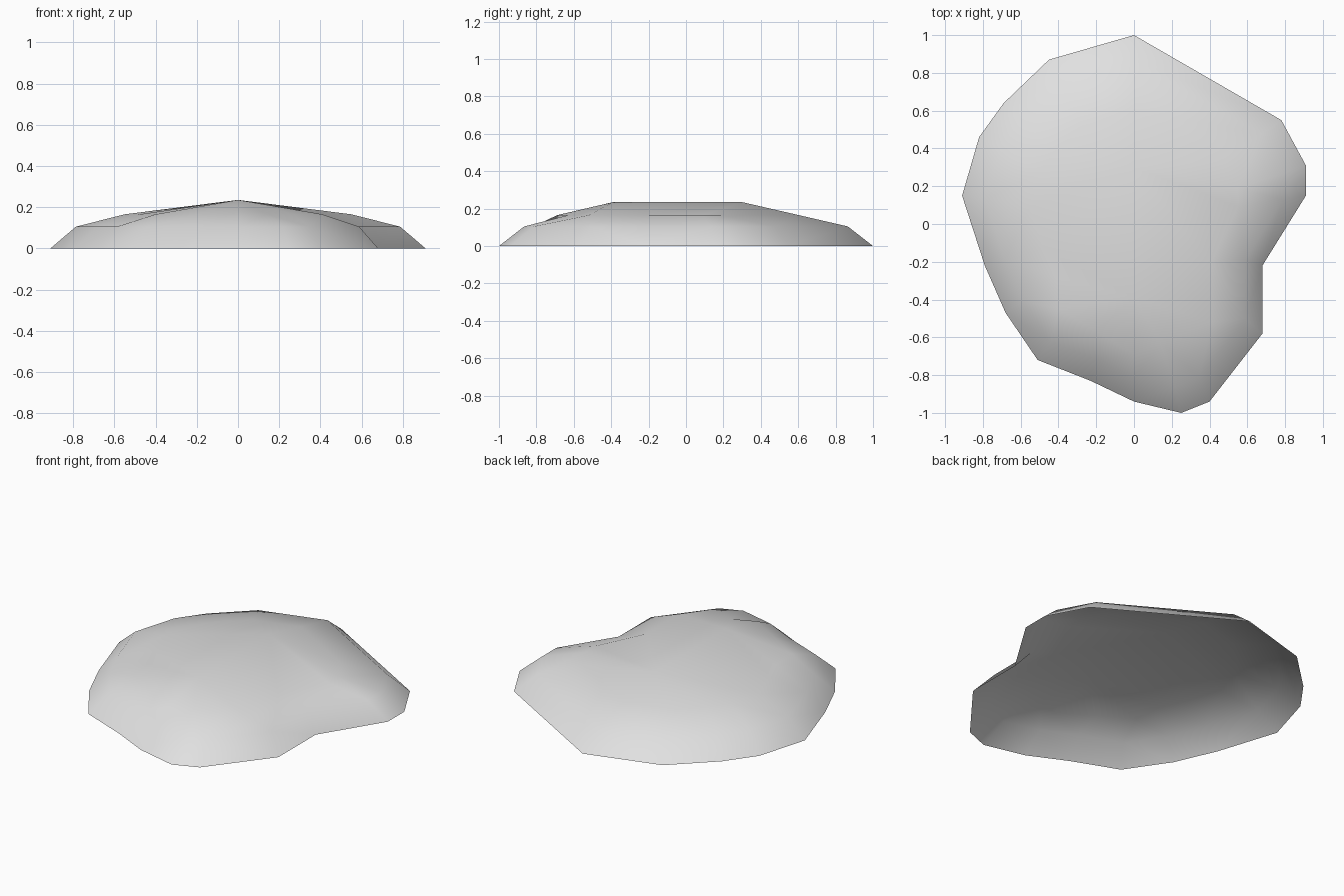
import bpy
import bmesh

default_cube = bpy.data.objects.get("Cube")
if default_cube:
    bpy.data.objects.remove(default_cube, do_unlink=True)

# Ground outline and the matching points of the upper contour
rim = [(0, 1), (-.45, .87), (-.69, .64), (-.82, .46), (-.91, .15),
       (-.79, -.22), (-.68, -.47), (-.51, -.72), (-.23, -.83), (0, -.94),
       (.25, -1), (.4, -.94), (.68, -.58), (.68, -.22), (.91, .15),
       (.91, .31), (.78, .55)]
shoulder = [(x * .605, y * .605) for x, y in rim]
# The front of the upper contour pushes further forward
shoulder[7:13] = [(-.4, -.45), (-.2, -.57), (0, -.69),
                  (.14, -.63), (.27, -.58), (.41, -.52)]
shoulder[13] = (.41, -.2)

bm = bmesh.new()


def ring(points, height):
    return [bm.verts.new((x, y, height)) for x, y in points]


def skirt(lower, upper):
    count = len(lower)
    for i in range(count):
        j = (i + 1) % count
        corners = [lower[i], lower[j], upper[j], upper[i]]
        unique = list(dict.fromkeys(corners))
        bm.faces.new(unique)


# Two sloping bands, then a roof closing on a straight ridge
ground = ring(rim, 0)
middle = ring([(x * .865, y * .865) for x, y in rim], .105)
top = ring(shoulder, .165)
ridge_back, ridge_front = ring([(0, .3), (0, -.39)], .235)
crest = [ridge_back if y > 0 else ridge_front for x, y in shoulder]
skirt(ground, middle)
skirt(middle, top)
skirt(top, crest)
bmesh.ops.triangulate(bm, faces=[f for f in bm.faces if len(f.verts) > 3])
bmesh.ops.recalc_face_normals(bm, faces=bm.faces[:])
if sum(f.normal.z for f in bm.faces) < 0:
    bmesh.ops.reverse_faces(bm, faces=bm.faces[:])
for face in bm.faces:
    face.smooth = True

mesh = bpy.data.meshes.new("mound")
bm.to_mesh(mesh)
bm.free()
mound = bpy.data.objects.new("mound", mesh)
bpy.context.collection.objects.link(mound)

# Plain pale grey surface
grey = bpy.data.materials.new("pale_grey")
grey.use_nodes = True
colour = (.75, .75, .75, 1)
grey.diffuse_color = colour
grey.node_tree.nodes["Principled BSDF"].inputs["Base Color"].default_value = colour
mesh.materials.append(grey)
